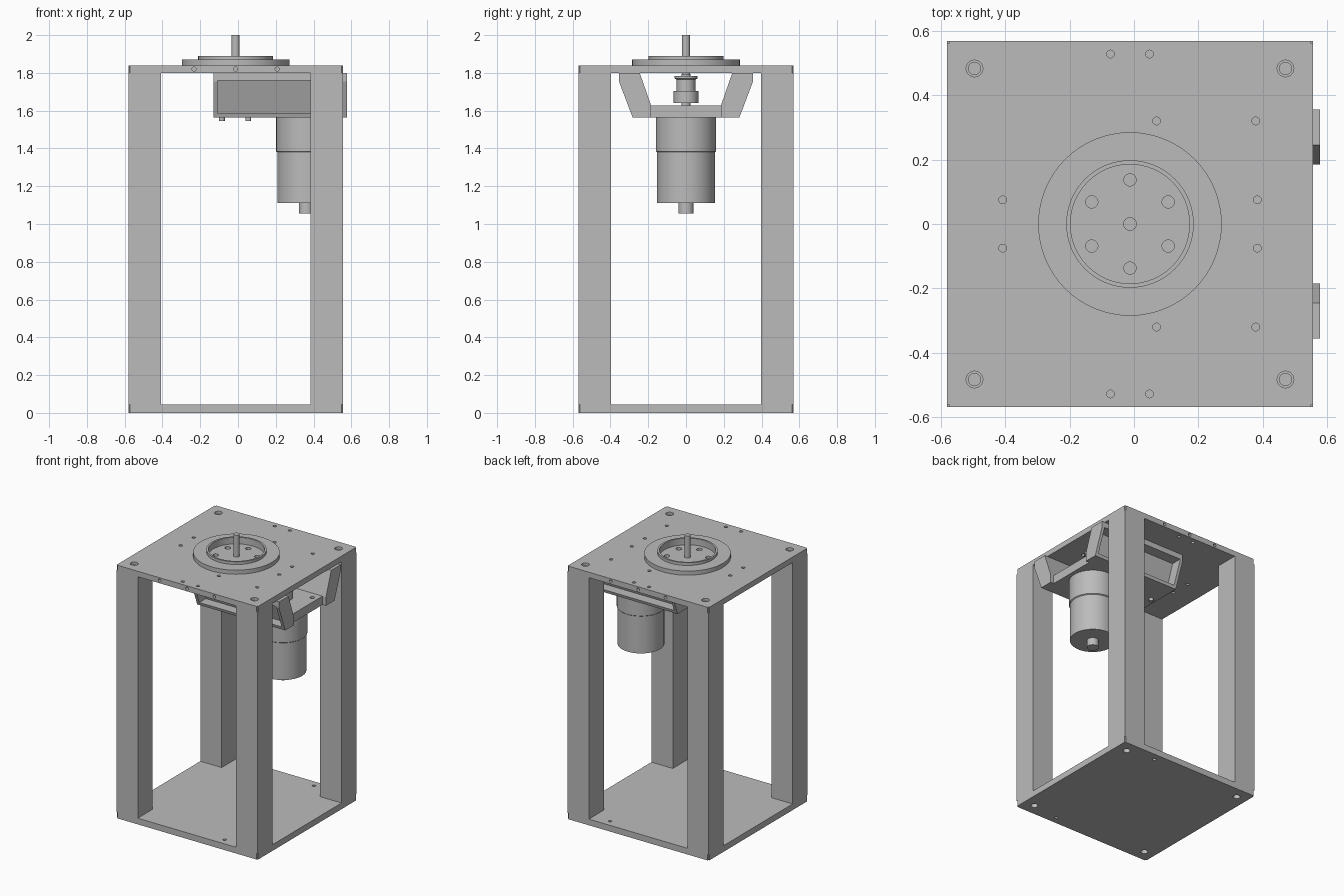
import bpy, bmesh, math
from mathutils import Matrix, Vector

old = bpy.data.objects.get("Cube")
if old:
    bpy.data.objects.remove(old, do_unlink=True)

GREY = (0.5, 0.5, 0.5, 1)
metal = bpy.data.materials.new("plain_grey_metal")
metal.use_nodes = True
metal.diffuse_color = GREY
metal.node_tree.nodes["Principled BSDF"].inputs["Base Color"].default_value = GREY

CX = -0.0125      # frame centre in x
MX = 0.362        # motor axis in x
HALF = 0.568      # half width of the frame
TOP = 1.84


def finish(name, bm):
    bmesh.ops.recalc_face_normals(bm, faces=bm.faces)
    mesh = bpy.data.meshes.new(name)
    bm.to_mesh(mesh)
    bm.free()
    mesh.materials.append(metal)
    obj = bpy.data.objects.new(name, mesh)
    bpy.context.collection.objects.link(obj)
    return obj


def smooth(obj):
    bpy.ops.object.select_all(action='DESELECT')
    obj.select_set(True)
    bpy.context.view_layer.objects.active = obj
    bpy.ops.object.shade_smooth_by_angle(angle=math.radians(30))


def add_box(bm, lo, hi):
    lo, hi = Vector(lo), Vector(hi)
    m = Matrix.Translation((lo + hi) / 2) @ Matrix.Diagonal((*(hi - lo), 1))
    return bmesh.ops.create_cube(bm, size=1, matrix=m)["verts"]


def add_cylinder(bm, pos, r, depth, axis='Z', sides=24):
    rot = Matrix.Rotation(math.pi / 2, 4, 'X') if axis == 'Y' else Matrix()
    bmesh.ops.create_cone(bm, cap_ends=True, segments=sides, radius1=r, radius2=r,
                          depth=depth, matrix=Matrix.Translation(pos) @ rot)


def lathe(name, profile, x, sides=64):
    bm = bmesh.new()
    verts = [bm.verts.new((r, 0, z)) for r, z in profile]
    edges = [bm.edges.new(p) for p in zip(verts, verts[1:])]
    bmesh.ops.spin(bm, geom=verts + edges, cent=(0, 0, 0), axis=(0, 0, 1),
                   angle=math.tau, steps=sides, use_duplicate=False)
    bmesh.ops.remove_doubles(bm, verts=bm.verts, dist=1e-5)
    bmesh.ops.translate(bm, verts=bm.verts, vec=(x, 0, 0))
    obj = finish(name, bm)
    smooth(obj)
    return obj


def prism(bm, points, x0, x1):
    """Extrude a (y, z) outline along x."""
    face = bm.faces.new([bm.verts.new((x0, y, z)) for y, z in points])
    ext = bmesh.ops.extrude_face_region(bm, geom=[face])["geom"]
    bmesh.ops.translate(bm, vec=(x1 - x0, 0, 0),
                        verts=[v for v in ext if isinstance(v, bmesh.types.BMVert)])


def drill(obj, holes):
    """Cut cylinders given as (position, radius, depth, axis)."""
    bm = bmesh.new()
    for pos, r, depth, axis in holes:
        add_cylinder(bm, pos, r, depth, axis)
    cutter = finish("hole_cutter", bm)
    cutter.hide_render = True
    mod = obj.modifiers.new("holes", 'BOOLEAN')
    mod.operation, mod.solver, mod.object = 'DIFFERENCE', 'EXACT', cutter
    bpy.context.view_layer.update()
    deps = bpy.context.evaluated_depsgraph_get()
    mesh = bpy.data.meshes.new_from_object(obj.evaluated_get(deps))
    obj.modifiers.clear()
    obj.data = mesh
    bpy.data.objects.remove(cutter, do_unlink=True)
    smooth(obj)


def plate(name, z0, z1):
    bm = bmesh.new()
    add_box(bm, (CX - HALF, -HALF, z0), (CX + HALF, HALF, z1))
    corners = [e for e in bm.edges if abs(e.verts[0].co.z - e.verts[1].co.z) > 0.01]
    bmesh.ops.bevel(bm, geom=corners, offset=0.008, segments=3, affect='EDGES')
    return finish(name, bm)


signs = (-1, 1)
corner_spots = [(CX + sx * 0.483, sy * 0.483) for sx in signs for sy in signs]

# Top plate with countersunk corners, mounting holes and edge holes
top = plate("top_plate", 1.80, TOP)
drill(top, [((x, y, TOP), 0.026, 0.04, 'Z') for x, y in corner_spots]
      + [((CX, 0, TOP), 0.19, 0.2, 'Z')])
spots = [(-0.073, 0.528), (0.048, 0.528), (0.07, 0.32), (0.378, 0.32),
         (0.383, 0.075), (-0.408, 0.075)]
drill(top, [((x, y, TOP), 0.019, 0.2, 'Z') for x, y in corner_spots]
      + [((x, s * y, TOP), 0.012, 0.2, 'Z') for x, y in spots for s in signs]
      + [((CX + dx, s * HALF, 1.82), 0.011, 0.06, 'Y')
         for dx in (-0.22, 0, 0.22) for s in signs])

# Bottom plate
bottom = plate("bottom_plate", 0, 0.045)
drill(bottom, [((x, y, 0), 0.024, 0.2, 'Z') for x, y in corner_spots]
      + [((0.252, s * 0.513, 0), 0.012, 0.2, 'Z') for s in signs])

# Four corner posts
for sx, side in zip(signs, ("right", "left")):
    for sy, end in zip(signs, ("front", "back")):
        bm = bmesh.new()
        outer, inner = HALF, HALF - 0.172
        xs = sorted((CX + sx * outer, CX + sx * inner))
        ys = sorted((sy * outer, sy * inner))
        add_box(bm, (xs[0], ys[0], 0.045), (xs[1], ys[1], 1.80))
        finish(f"{end}_{side}_post", bm)

# Turntable bearing with recessed, drilled floor
hub = lathe("bearing_hub", [(0, 1.80), (0.188, 1.80), (0.188, TOP), (0.285, TOP),
                            (0.285, 1.87), (0.198, 1.87), (0.198, 1.89),
                            (0.185, 1.89), (0.185, 1.842), (0, 1.842)], CX)
ring = [math.radians(90 + 60 * k) for k in range(6)]
drill(hub, [((CX + 0.137 * math.cos(a), 0.137 * math.sin(a), TOP), 0.019, 0.05, 'Z')
            for a in ring])
lathe("output_shaft", [(0, 1.70), (0.021, 1.70), (0.021, 2.0), (0, 2.0)], CX, 32)

# Motor bracket: gusset ends, recessed sloping walls, flanges
gusset = [(0.185, 1.565), (0.283, 1.565), (0.355, 1.755), (0.355, 1.80),
          (0.245, 1.80), (0.185, 1.628)]
wall = [(0.185, 1.565), (0.283, 1.565), (0.29, 1.587), (0.215, 1.587),
        (0.275, 1.76), (0.355, 1.76), (0.355, 1.80), (0.245, 1.80), (0.185, 1.628)]
X0, X1, T = -0.13, 0.578, 0.022
for s, side in zip(signs, ("front", "back")):
    bm = bmesh.new()
    prism(bm, [(s * y, z) for y, z in wall], X0 + T, X1 - T)
    for x in (X0, X1 - T):
        prism(bm, [(s * y, z) for y, z in gusset], x, x + T)
    finish(f"{side}_bracket_wall", bm)

bm = bmesh.new()
add_box(bm, (X0, -0.185, 1.565), (0.55, 0.185, 1.628))
base = finish("bracket_base", bm)
drill(base, [((MX + sx * 0.145, sy * 0.13, 1.63), 0.015, 0.05, 'Z')
             for sx in signs for sy in signs])

# Bolt heads under the bracket
bm = bmesh.new()
for x in (-0.085, 0.055):
    for s in signs:
        add_cylinder(bm, (x, s * 0.08, 1.557), 0.015, 0.024)
smooth(finish("bracket_bolts", bm))

# Motor body with rear stub, and its shaft pulley
lathe("motor", [(0, 1.055), (0.04, 1.055), (0.04, 1.11), (0.154, 1.11), (0.154, 1.38),
                (0.16, 1.385), (0.16, 1.566), (0, 1.566)], MX)
lathe("motor_pulley", [(0, 1.62), (0.024, 1.62), (0.024, 1.64), (0.065, 1.64),
                       (0.065, 1.705), (0.05, 1.705), (0.05, 1.765), (0.06, 1.77),
                       (0.06, 1.783), (0.024, 1.783), (0.024, 1.795), (0, 1.795)], MX, 40)
